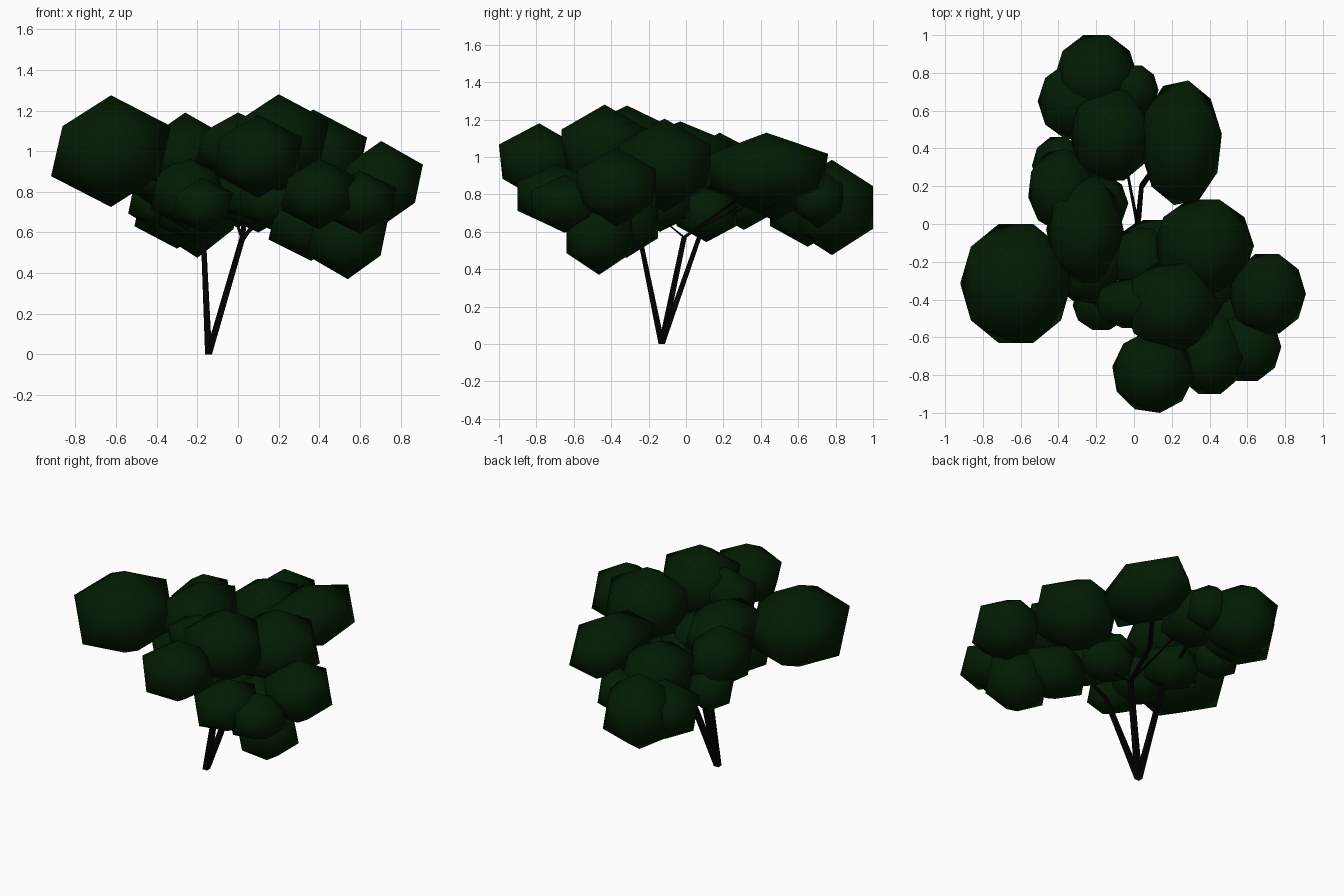
import bpy, bmesh, math
from mathutils import Vector, Matrix

if "Cube" in bpy.data.objects:
    bpy.data.objects.remove(bpy.data.objects["Cube"], do_unlink=True)


def material(name, colour):
    m = bpy.data.materials.new(name)
    m.use_nodes = True
    m.diffuse_color = colour
    bsdf = m.node_tree.nodes["Principled BSDF"]
    bsdf.inputs["Base Color"].default_value = colour
    bsdf.inputs["Roughness"].default_value = 0.9
    return m


LEAF = material("dark_green_leaf", (0.0008, 0.0115, 0.0008, 1))
BARK = material("black_bark", (0.0006, 0.0005, 0.0005, 1))


def add_object(name, bm, mat):
    mesh = bpy.data.meshes.new(name)
    bm.to_mesh(mesh)
    bm.free()
    mesh.materials.append(mat)
    ob = bpy.data.objects.new(name, mesh)
    bpy.context.collection.objects.link(ob)
    return ob


def foliage(name, centre, size, spin=0):
    """Smooth twenty-sided clump, scaled to the given half sizes."""
    bm = bmesh.new()
    bmesh.ops.create_icosphere(bm, subdivisions=1, radius=1)
    bm.transform(Matrix.Rotation(math.radians(spin), 4, "Z"))
    reach = [max(abs(v.co[i]) for v in bm.verts) for i in range(3)]
    scale = Matrix.Diagonal([s / r for s, r in zip(size, reach)] + [1])
    bm.transform(Matrix.Translation(centre) @ scale)
    for f in bm.faces:
        f.smooth = True
    add_object(name, bm, LEAF)


def branch(name, points, r0, r1):
    """Square tapering limb that follows a few points."""
    bm = bmesh.new()
    last = len(points) - 1
    rings = []
    for i, p in enumerate(points):
        r = r0 + (r1 - r0) * i / last
        rings.append([bm.verts.new(Vector(p) + Vector((a * r, b * r, 0)))
                      for a, b in ((-1, -1), (1, -1), (1, 1), (-1, 1))])
    for lo, hi in zip(rings, rings[1:]):
        for k in range(4):
            n = (k + 1) % 4
            bm.faces.new((lo[k], lo[n], hi[n], hi[k]))
    bm.faces.new(rings[0][::-1])
    bm.faces.new(rings[-1])
    add_object(name, bm, BARK)


# Crown: centre, then half sizes
foliage("crown_right", (-0.625, -0.315, 1.0), (0.295, 0.315, 0.275))
foliage("crown_front", (0.10, -0.785, 0.975), (0.215, 0.215, 0.205), -8)
foliage("crown_top", (0.20, -0.435, 1.04), (0.25, 0.23, 0.24))
foliage("crown_left", (0.37, -0.115, 0.955), (0.265, 0.245, 0.25))
foliage("crown_far_left", (0.705, -0.37, 0.84), (0.205, 0.21, 0.21))
foliage("crown_back", (-0.20, 0.78, 0.73), (0.22, 0.22, 0.255))
foliage("crown_back_right", (-0.30, 0.65, 0.72), (0.21, 0.20, 0.20))
foliage("crown_back_left", (0.25, 0.43, 0.925), (0.215, 0.33, 0.205), 8)
foliage("crown_back_inner", (-0.12, 0.47, 0.86), (0.22, 0.24, 0.20))
foliage("crown_back_small", (0.0, 0.71, 0.78), (0.13, 0.13, 0.16))
foliage("crown_side", (-0.385, 0.18, 0.92), (0.175, 0.22, 0.21), 10)
foliage("crown_side_small", (-0.40, 0.31, 0.76), (0.14, 0.15, 0.15))
foliage("crown_middle", (-0.26, -0.03, 0.98), (0.205, 0.28, 0.21))
foliage("crown_inner_top", (0.0, -0.42, 1.02), (0.21, 0.13, 0.17))

# Lower clumps
foliage("lower_front_right", (-0.175, -0.43, 0.735), (0.15, 0.13, 0.135))
foliage("lower_front", (0.40, -0.69, 0.79), (0.19, 0.21, 0.175))
foliage("lower_front_left", (0.60, -0.65, 0.75), (0.18, 0.18, 0.155))
foliage("lower_hanging", (0.54, -0.465, 0.58), (0.20, 0.175, 0.21))
foliage("lower_left", (0.36, -0.32, 0.65), (0.21, 0.17, 0.19))
foliage("lower_middle", (0.16, -0.30, 0.755), (0.17, 0.15, 0.14))
foliage("lower_heart", (0.10, -0.14, 0.74), (0.17, 0.16, 0.14))
foliage("lower_inner", (0.04, -0.19, 0.81), (0.16, 0.17, 0.17))
foliage("lower_side", (-0.21, 0.11, 0.70), (0.18, 0.16, 0.155))
foliage("lower_right", (-0.25, -0.24, 0.80), (0.18, 0.18, 0.19))

# Three limbs spreading from one foot
foot = (-0.145, -0.13, 0)
left_fork = (0.02, -0.01, 0.57)
limbs = {
    "right": [(-0.17, 0.07, 0.57), (-0.15, 0.35, 0.76)],
    "front": [(0.02, -0.245, 0.56), (0.13, -0.33, 0.72)],
    "left": [left_fork, (0.04, 0.2, 0.72), (0.18, 0.4, 0.86)],
}
for name, path in limbs.items():
    branch("limb_" + name, [foot] + path, 0.017, 0.008)

# Thin twigs from the limbs to the outer clumps
twigs = [
    (left_fork, (0.12, -0.12, 0.66)),
    (left_fork, (-0.06, 0.4, 0.8)),
    ((-0.25, -0.2, 0.85), (-0.55, -0.3, 0.95)),
    ((-0.2, 0.4, 0.75), (-0.22, 0.7, 0.72)),
]
for i, ends in enumerate(twigs):
    branch("twig_%d" % (i + 1), ends, 0.008, 0.005)
